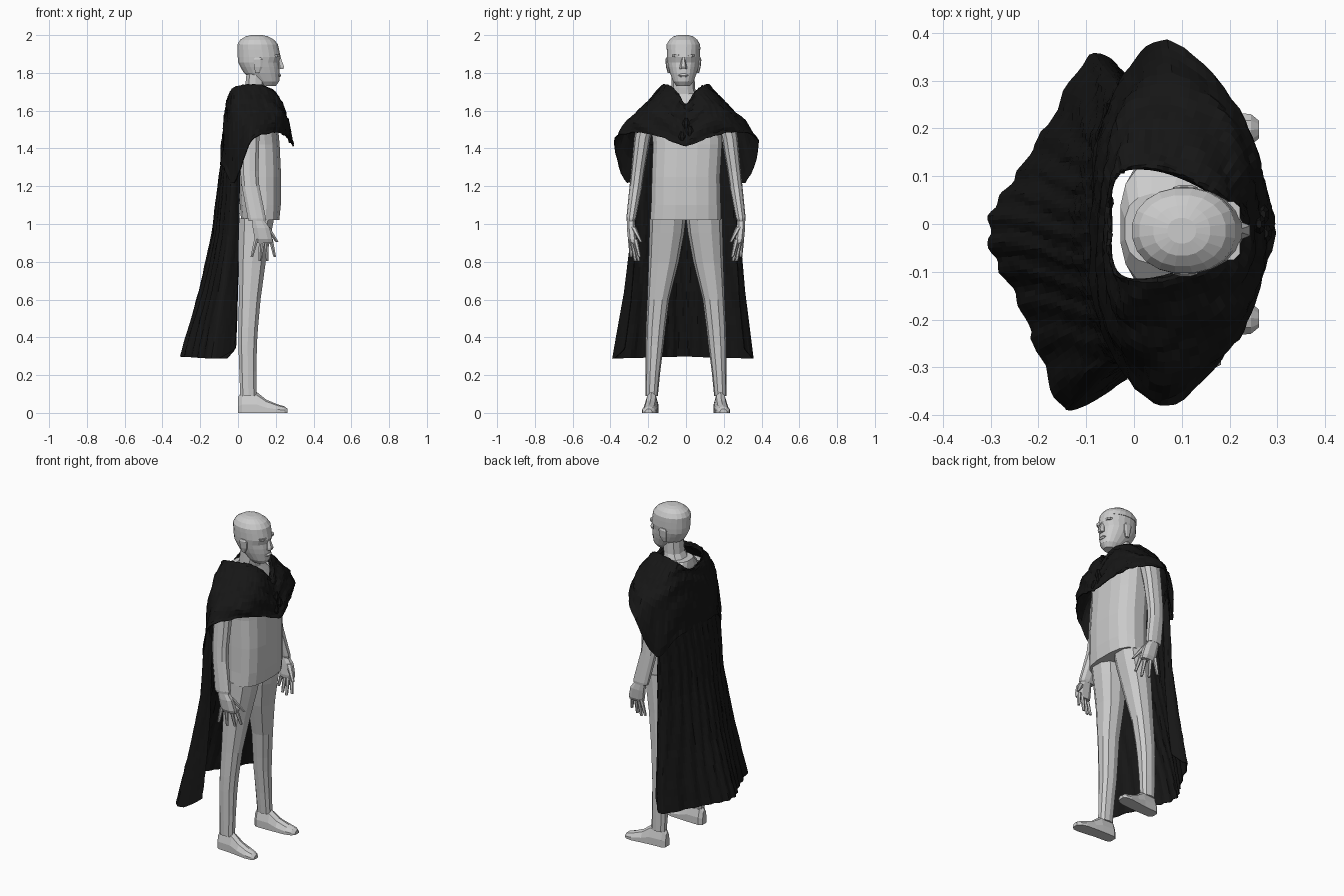
import bpy, bmesh, math, random
from mathutils import Vector
random.seed(4)


def material(name, c):
    m = bpy.data.materials.new(name)
    m.diffuse_color = (c, c, c, 1)
    return m


GREY = material("light grey", 0.6)
BLACK = material("black cloth", 0.008)


def loft(name, rings, mat, closed=True, caps=True):
    """Skin a list of equal-length point rings."""
    bm = bmesh.new()
    rows = [[bm.verts.new(p) for p in r] for r in rings]
    n = len(rows[0])
    for a, b in zip(rows, rows[1:]):
        for i in range(n if closed else n - 1):
            j = (i + 1) % n
            bm.faces.new((a[i], a[j], b[j], b[i]))
    if closed and caps:
        bm.faces.new(rows[0])
        bm.faces.new(rows[-1])
    bmesh.ops.recalc_face_normals(bm, faces=bm.faces)
    me = bpy.data.meshes.new(name)
    bm.to_mesh(me)
    bm.free()
    me.materials.append(mat)
    ob = bpy.data.objects.new(name, me)
    bpy.context.collection.objects.link(ob)
    return ob


def ring(z, x0, x1, cy, ry, n=12, power=1.0):
    """Horizontal rounded section from x0 to x1, half-width ry."""
    pts = []
    for i in range(n):
        a = 2 * math.pi * (i + 0.5) / n
        c, s = math.cos(a), math.sin(a)
        c = math.copysign(abs(c) ** power, c)
        s = math.copysign(abs(s) ** power, s)
        pts.append(Vector(((x0 + x1) / 2 + c * (x1 - x0) / 2, cy + s * ry, z)))
    return pts


def tube(name, rows, side=1, n=10, power=0.85):
    return loft(name, [ring(z, a, b, side * cy, ry, n, power) for z, a, b, cy, ry in rows], GREY)


def catmull(pts, t, closed=False):
    """Smooth curve through pts, t in 0..1."""
    n = len(pts)
    f = t * (n if closed else n - 1)
    i = int(f) if closed else min(int(f), n - 2)
    u = f - i
    g = (lambda k: pts[k % n]) if closed else (lambda k: pts[max(0, min(n - 1, k))])
    p0, p1, p2, p3 = g(i - 1), g(i), g(i + 1), g(i + 2)
    return 0.5 * (2 * p1 + (p2 - p0) * u + (2 * p0 - 5 * p1 + 4 * p2 - p3) * u * u
                  + (3 * p1 - p0 - 3 * p2 + p3) * u ** 3)


# torso and neck
tube("torso", [(1.02, .015, .22, -.002, .19), (1.10, .008, .228, 0, .187), (1.25, .0, .23, 0, .183),
               (1.42, .0, .222, .008, .185), (1.55, -.01, .21, 0, .19), (1.65, -.03, .16, 0, .13),
               (1.69, -.02, .14, -.01, .075)], n=16, power=.75)
tube("neck", [(1.66, .0, .14, -.01, .075), (1.72, .035, .145, -.015, .062), (1.82, .045, .15, -.015, .06)])

# head, hair cap and face
HC = -.014
tube("head", [(1.73, .11, .20, HC, .035), (1.755, .08, .219, HC, .055), (1.80, .03, .222, HC, .072),
              (1.83, .012, .220, HC, .08), (1.855, .0, .216, HC, .085), (1.885, -.003, .227, HC, .088),
              (1.94, -.003, .215, HC, .088), (1.97, .012, .195, HC, .076),
              (1.99, .04, .16, HC, .052), (1.997, .07, .13, HC, .025)], n=20, power=.95)
tube("hair_cap", [(1.925, -.005, .218, HC, .091), (1.95, -.005, .213, HC, .09), (1.975, .01, .193, HC, .075),
                  (1.993, .04, .16, HC, .053), (2.0, .07, .13, HC, .027)], n=20, power=.95)
tube("nose", [(1.82, .20, .242, HC, .02), (1.832, .20, .246, HC, .019), (1.885, .20, .227, HC, .007)], n=6)
tube("mouth", [(1.778, .20, .224, HC, .015), (1.787, .20, .23, HC, .03), (1.796, .20, .224, HC, .015)], n=8)
for s in (-1, 1):
    tube("brow", [(1.885, .17, .222, HC * s + .037, .024), (1.897, .17, .224, HC * s + .037, .026)], s, 8)
    tube("ear", [(1.80, .09, .115, HC * s + .076, .008), (1.83, .085, .13, HC * s + .083, .009),
                 (1.87, .08, .135, HC * s + .087, .009), (1.882, .09, .12, HC * s + .086, .006)], s, 8)


def bar(name, a, b, ra, rb, flat=1.0):
    """Tapered hexagonal bar between two points, mostly vertical."""
    rows = []
    for k in (0, .5, 1):
        p = a.lerp(b, k)
        r = ra + (rb - ra) * k
        rows.append(ring(p.z, p.x - r, p.x + r, p.y, r * flat, 6))
    return loft(name, rows, GREY)


for s in (-1, 1):
    # legs
    tube("leg", [(1.03, .0, .195, .097, .096), (.95, .0, .18, .102, .092), (.80, .0, .15, .118, .08),
                 (.60, .002, .122, .147, .058), (.45, .0, .108, .16, .052), (.36, .0, .102, .166, .048),
                 (.22, .005, .10, .175, .039), (.09, .01, .10, .182, .033)], s)
    # foot, lofted from heel to toe
    rows = []
    for x, h, w, cy in ((0, .085, .02, .18), (.02, .11, .034, .18), (.10, .11, .036, .183),
                        (.15, .07, .038, .187), (.21, .045, .04, .193), (.245, .035, .033, .197),
                        (.262, .022, .018, .198)):
        rows.append([Vector((x, s * (cy + w * k), z)) for k, z in
                     ((-1, 0), (1, 0), (1, h * .4), (.6, h * .85), (0, h), (-.6, h * .85), (-1, h * .4))])
    loft("foot", rows, GREY)
    # arm
    tube("arm", [(1.62, .01, .11, .17, .03), (1.58, .0, .12, .205, .05), (1.45, .008, .115, .232, .043),
                 (1.28, .01, .11, .255, .036), (1.20, .018, .115, .265, .034),
                 (1.03, .05, .15, .29, .026), (1.015, .055, .148, .292, .022)], s)
    # hand, fingers fanned forwards and inwards
    tube("palm", [(1.03, .07, .135, .292, .02), (.98, .075, .17, .29, .025), (.92, .085, .185, .284, .025),
                  (.90, .09, .185, .28, .018)], s, 8)
    for x0, y0, x1, y1, z1 in ((.097, .295, .073, .29, .825), (.122, .287, .115, .268, .805),
                               (.148, .276, .155, .25, .805), (.173, .268, .195, .246, .825)):
        bar("finger", Vector((x0, s * y0, .92)), Vector((x1, s * y1, z1)), .013, .008)
    bar("thumb", Vector((.15, s * .28, .985)), Vector((.207, s * .238, .905)), .02, .009, .8)


def cloth(ob):
    m = ob.modifiers.new("thickness", "SOLIDIFY")
    m.thickness = .005
    m.offset = -1


# shoulder mantle: rings from collar to hem, half outline front to back
MANTLE = [
    [(.20, 0, 1.62), (.185, .04, 1.68), (.13, .08, 1.71), (.05, .11, 1.715), (-.02, .11, 1.70), (-.045, .07, 1.67), (-.045, 0, 1.645)],
    [(.225, 0, 1.635), (.20, .05, 1.695), (.14, .095, 1.73), (.05, .125, 1.735), (-.02, .12, 1.72), (-.05, .08, 1.68), (-.055, 0, 1.655)],
    [(.25, 0, 1.575), (.235, .10, 1.63), (.18, .18, 1.64), (.07, .215, 1.635), (-.02, .20, 1.635), (-.055, .12, 1.62), (-.067, 0, 1.60)],
    [(.268, 0, 1.50), (.26, .12, 1.55), (.21, .23, 1.56), (.08, .30, 1.56), (-.015, .265, 1.52), (-.068, .16, 1.49), (-.08, 0, 1.49)],
    [(.295, 0, 1.415), (.262, .13, 1.46), (.20, .265, 1.485), (.07, .385, 1.44), (-.02, .31, 1.22), (-.08, .18, 1.31), (-.09, 0, 1.31)],
]
outlines = []
for half in MANTLE:
    pts = [Vector(p) for p in half]
    outlines.append(pts + [Vector((p.x, -p.y, p.z)) for p in reversed(pts[1:-1])])
N, ROWS = 84, 18
rings = []
for r in range(ROWS + 1):
    v = r / ROWS
    row = []
    for i in range(N):
        u = i / N
        p = catmull([catmull(o, u, True) for o in outlines], v)
        out = Vector((p.x - .09, p.y, 0)).normalized()
        fold = .005 * math.sin(v * 22 + 3 * math.sin(u * 18)) + random.uniform(-.003, .003)
        row.append(p + out * fold * min(1, v * 3) + Vector((0, 0, random.uniform(-.004, .004))))
    rings.append(row)
cloth(loft("cape_mantle", rings, BLACK, caps=False))

# long back drape: starts under the mantle and blends into a wide hem
TOP = [(.012, -.262), (-.01, -.275), (-.042, -.20), (-.058, -.12), (-.062, -.04),
       (-.062, .04), (-.058, .12), (-.042, .20), (-.01, .275), (.012, .262)]
HEM = [(-.015, -.325), (-.14, -.39), (-.20, -.27), (-.25, -.15), (-.30, -.055),
       (-.297, .03), (-.245, .105), (-.18, .21), (-.09, .355), (-.01, .31)]
top = [Vector((x, y, 0)) for x, y in TOP]
hem = [Vector((x, y, 0)) for x, y in HEM]
# height, blend of depth, blend of width
SPREAD = [(1.42, .04, 0), (1.23, .17, .12), (.945, .31, .14), (.65, .58, .45), (.30, 1.0, 1.0)]
rings = []
COLS, ROWS = 80, 26
for r in range(ROWS + 1):
    v = r / ROWS
    z = 1.42 + (.30 - 1.42) * v
    for (za, xa, ya), (zb, xb, yb) in zip(SPREAD, SPREAD[1:]):
        if z >= zb - 1e-6:
            k = (za - z) / (za - zb)
            tx, ty = xa + (xb - xa) * k, ya + (yb - ya) * k
            break
    row = []
    for i in range(COLS + 1):
        u = i / COLS
        a, b = catmull(top, u), catmull(hem, u)
        edge = abs(2 * u - 1)
        fold = (.002 + .003 * tx) * (1 - edge ** 4) * math.sin(u * 85 + 3 * math.sin(v * 5))
        p = Vector((a.x + (b.x - a.x) * tx, a.y + (b.y - a.y) * ty, z))
        p.x += fold + random.uniform(-.002, .002)
        # front edges start lower under the mantle and lift at the hem
        p.z += v ** 6 * (.06 * max(0, edge - .85) / .15 - .015 * edge) - .14 * (1 - v) * max(0, edge - .75) * 4
        row.append(p)
    rings.append(row)
cloth(loft("cape_back_drape", rings, BLACK, closed=False))

# gathered knot at the front of the mantle
for k, (x, y, z) in enumerate(((.262, .0, 1.53), (.27, .02, 1.49), (.275, -.02, 1.46))):
    rows = [ring(z + dz, x - w, x + w, y, w * 1.5, 7) for dz, w in ((-.03, .006), (0, .014), (.03, .006))]
    loft("cape_knot_%d" % k, rows, BLACK)
